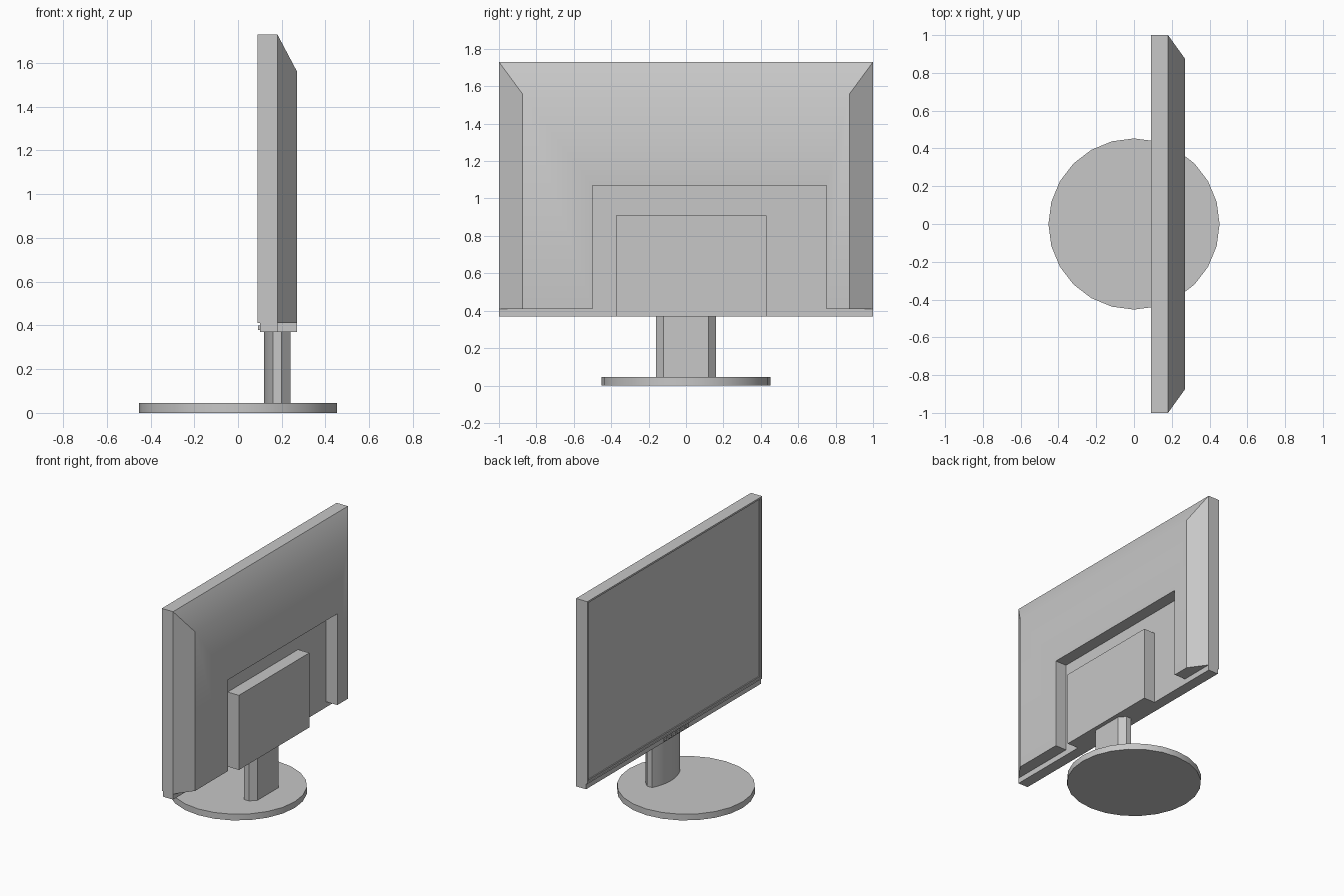
import bpy, bmesh, math

cube = bpy.data.objects.get("Cube")
if cube:
    bpy.data.objects.remove(cube, do_unlink=True)

# Single grey plastic
grey = bpy.data.materials.new("grey plastic")
grey.use_nodes = True
colour = (0.57, 0.57, 0.57, 1)
grey.diffuse_color = colour
grey.node_tree.nodes["Principled BSDF"].inputs["Base Color"].default_value = colour


def finish(name, bm, smooth=None):
    bmesh.ops.recalc_face_normals(bm, faces=bm.faces)
    mesh = bpy.data.meshes.new(name)
    bm.to_mesh(mesh)
    bm.free()
    mesh.materials.append(grey)
    ob = bpy.data.objects.new(name, mesh)
    bpy.context.collection.objects.link(ob)
    if smooth:
        bpy.ops.object.select_all(action='DESELECT')
        ob.select_set(True)
        bpy.context.view_layer.objects.active = ob
        bpy.ops.object.shade_smooth_by_angle(angle=math.radians(smooth))
    return ob


def box_mesh(x, y, z):
    bm = bmesh.new()
    bmesh.ops.create_cube(bm, size=1)
    for v in bm.verts:
        v.co = [r[0] if c < 0 else r[1] for c, r in zip(v.co, (x, y, z))]
    return bm


def prism(name, outline, z0, z1, smooth):
    """Extrude an (x, y) outline upwards."""
    bm = bmesh.new()
    base = bm.faces.new([bm.verts.new((x, y, z0)) for x, y in outline])
    new = bmesh.ops.extrude_face_region(bm, geom=[base])["geom"]
    for v in new:
        if isinstance(v, bmesh.types.BMVert):
            v.co.z = z1
    return finish(name, bm, smooth)


# Round foot, 24 sides
foot = [(0.453 * math.cos(i * math.tau / 24), 0.453 * math.sin(i * math.tau / 24)) for i in range(24)]
prism("base", foot, 0, 0.045, 30)

# Neck: flat chamfered back, bowed front
bow = [(0.16 - 0.04 * (1 - (y / 0.16) ** 2), y) for y in [-0.16 + 0.04 * i for i in range(9)]]
neck = bow + [(0.20, 0.16), (0.24, 0.12), (0.24, -0.12), (0.20, -0.16)]
prism("neck", neck, 0.045, 0.37, 30)

# Front housing with a stepped, recessed screen
bm = box_mesh((0.09, 0.18), (-1, 1), (0.41, 1.73))
bm.normal_update()
front = min(bm.faces, key=lambda f: f.calc_center_median().x)
for width, depth in ((0.018, 0), (0.002, -0.006), (0.012, 0), (0.002, -0.004)):
    bmesh.ops.inset_individual(bm, faces=[front], thickness=width, depth=depth)
finish("screen_housing", bm)

# Rear shell: tapered at top and sides, with an opening cut up from the bottom
bm = bmesh.new()
opening = [(0.75, 0.41), (0.75, 1.07), (-0.50, 1.07), (-0.50, 0.41)]
rim = [(-1, 0.41), (-1, 1.73), (1, 1.73), (1, 0.41)] + opening
top = [(-0.875, 0.41), (-0.875, 1.56), (0.875, 1.56), (0.875, 0.41)] + opening
inner = [bm.verts.new((0.18, y, z)) for y, z in rim]
outer = [bm.verts.new((0.27, y, z)) for y, z in top]
bm.faces.new(inner)
bm.faces.new(outer)
for i in range(8):
    j = (i + 1) % 8
    bm.faces.new((inner[i], inner[j], outer[j], outer[i]))
finish("rear_shell", bm, 30)

# Mounting block inside the opening, and the lower trim strip
finish("mount_block", box_mesh((0.18, 0.27), (-0.375, 0.43), (0.37, 0.91)))
finish("lower_trim", box_mesh((0.10, 0.18), (-1, 1), (0.37, 0.41)))

# Row of control buttons
for i in range(6):
    y = 0.10 - 0.05 * i
    finish(f"button_{i + 1}", box_mesh((0.092, 0.10), (y - 0.015, y + 0.015), (0.38, 0.40)))
